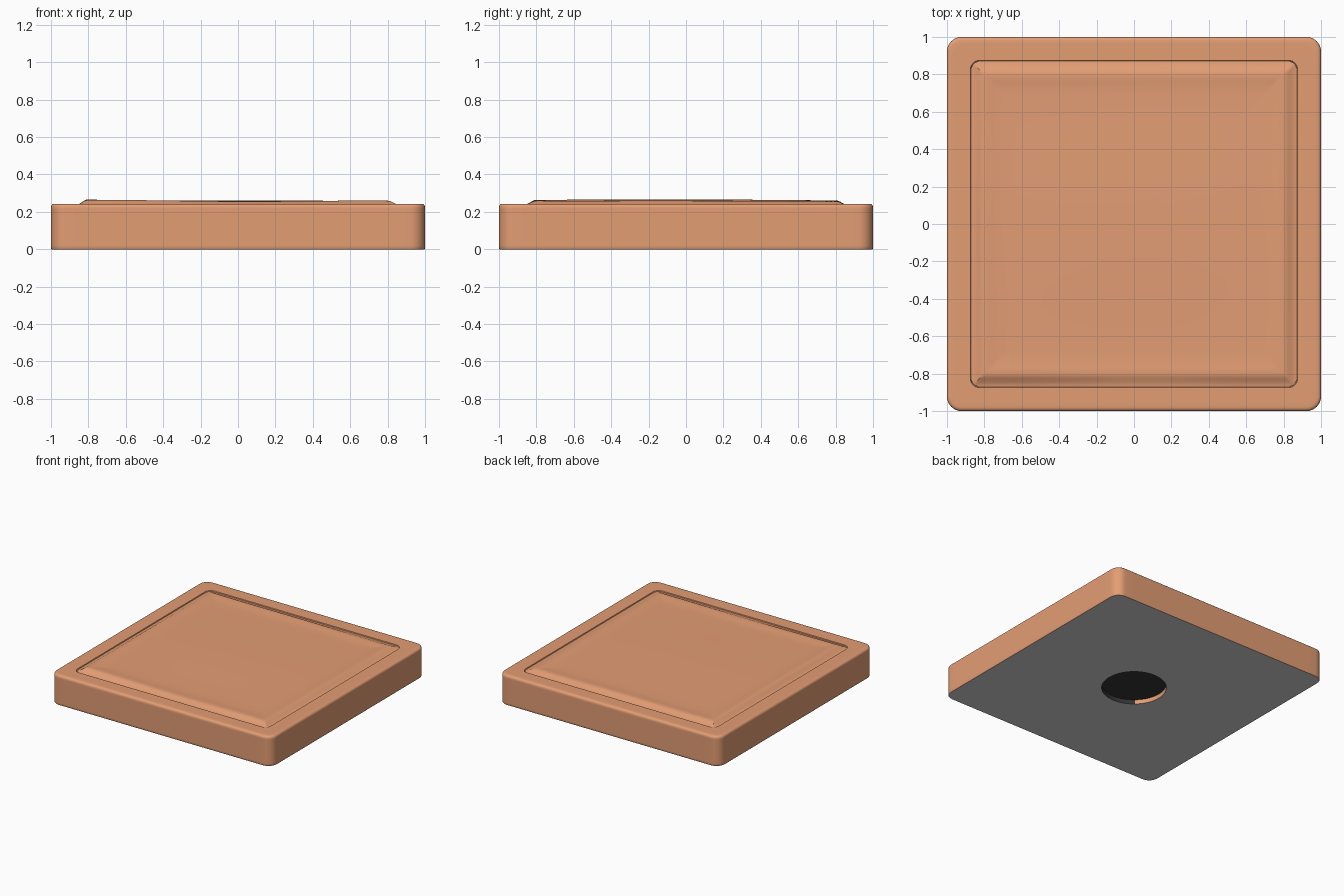
import bpy, bmesh, math

if "Cube" in bpy.data.objects:
    bpy.data.objects.remove(bpy.data.objects["Cube"])


def material(name, rgb):
    m = bpy.data.materials.new(name)
    m.diffuse_color = (*rgb, 1)
    m.use_nodes = True
    m.node_tree.nodes["Principled BSDF"].inputs["Base Color"].default_value = m.diffuse_color
    return m


TERRACOTTA = material("terracotta", (0.77, 0.34, 0.175))
GREY = material("light grey", (0.66, 0.66, 0.66))
BLACK = material("charcoal", (0.035, 0.035, 0.035))


def rounded_square(half, radius, corner=8, side=24):
    """Points round a square with rounded corners, densely split sides."""
    pts = []
    c = half - radius
    for q in range(4):
        rot = q * math.pi / 2
        local = [(half, -c + 2 * c * i / side) for i in range(side)]
        local += [(c + radius * math.cos(t), c + radius * math.sin(t))
                  for t in (math.pi / 2 * i / corner for i in range(corner))]
        pts += [(x * math.cos(rot) - y * math.sin(rot),
                 x * math.sin(rot) + y * math.cos(rot)) for x, y in local]
    return pts


def circle(r):
    """Circle whose points line up with those of the rounded squares."""
    return [(r * x / math.hypot(x, y), r * y / math.hypot(x, y))
            for x, y in rounded_square(1, 0.1)]


def loft(name, rings, mats, cap_start=False, cap_end=False, rule=None):
    """Skin a list of (points, height) rings; height may be a function."""
    bm = bmesh.new()
    loops = [[bm.verts.new((x, y, z(x, y) if callable(z) else z))
              for x, y in pts] for pts, z in rings]
    for k, (a, b) in enumerate(zip(loops, loops[1:])):
        n = len(a)
        for i in range(n):
            j = (i + 1) % n
            f = bm.faces.new((a[i], a[j], b[j], b[i]))
            if rule:
                f.material_index = rule(k, f.calc_center_median())
    if cap_start:
        f = bm.faces.new(loops[0][::-1])
        if rule:
            f.material_index = rule(-1, f.calc_center_median())
    if cap_end:
        bm.faces.new(loops[-1])
    bmesh.ops.recalc_face_normals(bm, faces=bm.faces)
    # open shells: make the first upward or downward face point outwards
    bm.faces.ensure_lookup_table()
    down = name == "underside"
    flat = max(bm.faces, key=lambda f: abs(f.normal.z) * f.calc_area())
    if (flat.normal.z < 0) != down:
        bmesh.ops.reverse_faces(bm, faces=bm.faces)
    me = bpy.data.meshes.new(name)
    bm.to_mesh(me)
    bm.free()
    for m in mats:
        me.materials.append(m)
    ob = bpy.data.objects.new(name, me)
    bpy.context.collection.objects.link(ob)
    bpy.context.view_layer.objects.active = ob
    ob.select_set(True)
    bpy.ops.object.shade_smooth_by_angle(angle=math.radians(35))
    ob.select_set(False)
    return ob


# Tray: outer wall, softened edge, flat rim and the groove round the panel
loft("tray", [(rounded_square(h, r), z) for h, r, z in (
    (0.997, 0.075, 0.0), (1.0, 0.078, 0.005), (1.0, 0.078, 0.02),
    (1.0, 0.078, 0.215), (1.0, 0.078, 0.225),
    (0.997, 0.075, 0.235), (0.99, 0.068, 0.241), (0.98, 0.058, 0.243),
    (0.96, 0.055, 0.243), (0.875, 0.05, 0.243), (0.872, 0.05, 0.234))],
     [TERRACOTTA])


# Underside with a shallow round recess, part of its wall left terracotta
def underside_colour(k, c):
    if k == -1:
        return 1
    if k == 0:
        return 2 if c.x < -0.16 else 1
    return 0


loft("underside", [(circle(0.24), 0.035), (circle(0.24), 0.0),
                   (rounded_square(0.997, 0.075), 0.0)],
     [GREY, BLACK, TERRACOTTA], cap_start=True, rule=underside_colour)


# Top panel: softly uneven surface with a slightly raised border
def panel_height(x, y):
    d = 0.872 - max(abs(x), abs(y))
    t = min(1, max(0, d / 0.07))
    rise = t * t * (3 - 2 * t)
    ridge = 0.006 * math.exp(-((d - 0.08) / 0.05) ** 2)
    wave = 0.004 * math.cos(4.2 * y) * math.cos(1.5 * x) - 0.003 * x
    wave += 0.002 * math.sin(5 * x + 2 * y)
    return 0.236 + rise * (0.02 + ridge + wave)


steps = [0.872, 0.86, 0.85, 0.84, 0.83, 0.82, 0.81, 0.8, 0.785, 0.77, 0.75,
         0.72, 0.68, 0.62, 0.55, 0.47, 0.38, 0.29, 0.2, 0.1, 0.03]
loft("top_panel", [(rounded_square(h, 0.06 * h), panel_height) for h in steps],
     [TERRACOTTA], cap_end=True)
